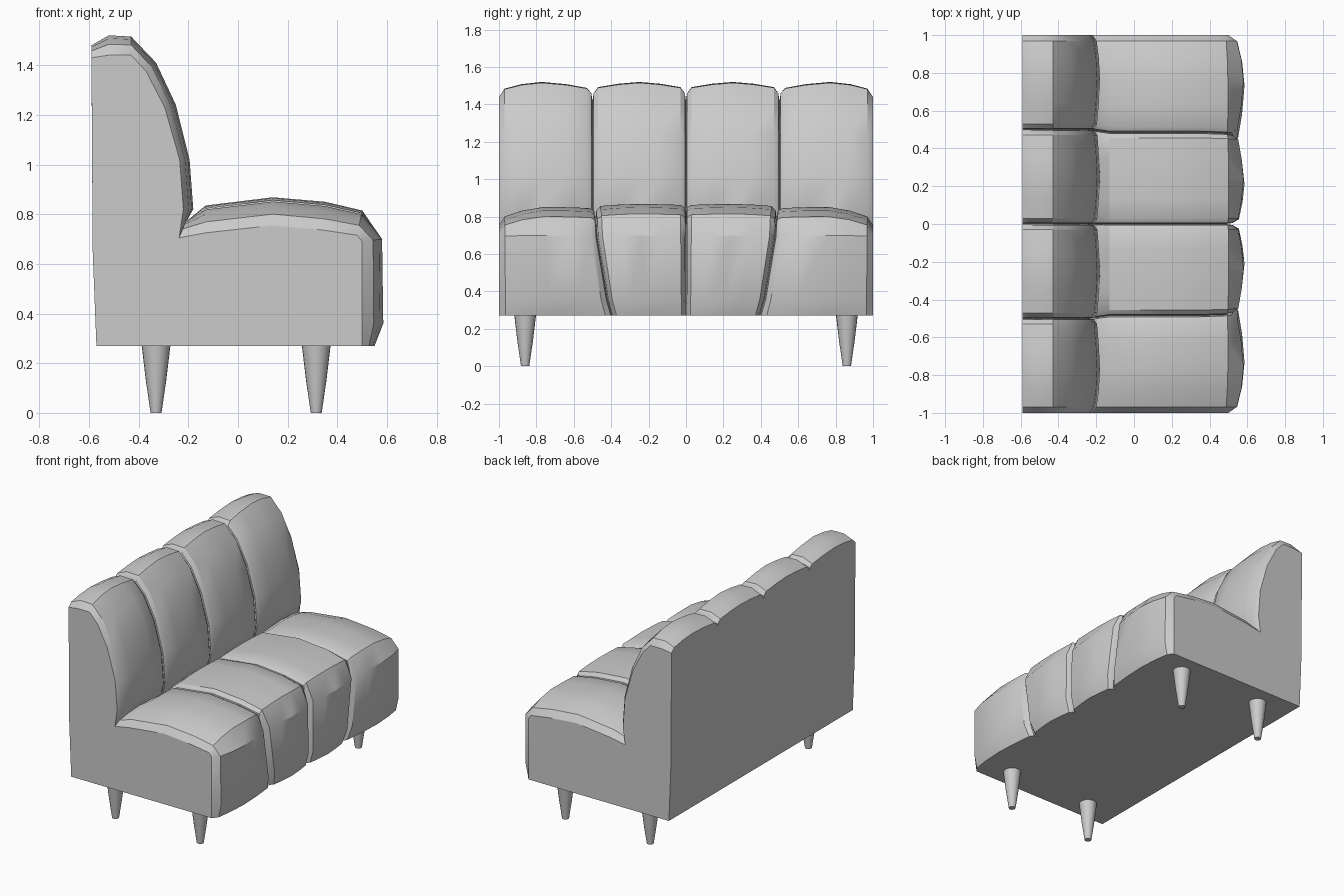
import bpy, bmesh, math

if "Cube" in bpy.data.objects:
    bpy.data.objects.remove(bpy.data.objects["Cube"])

# Side profile: (flat x, z), (puffed x, z), seam position, is seat surface
PROFILE = [
    ((-.57, .27), (-.57, .27), .50, 0),
    ((-.585, .65), (-.585, .65), .50, 0),
    ((-.59, 1.43), (-.59, 1.48), .50, 0),
    ((-.52, 1.44), (-.52, 1.52), .50, 0),
    ((-.43, 1.44), (-.43, 1.515), .50, 0),
    ((-.37, 1.375), (-.33, 1.41), .50, 0),
    ((-.295, 1.23), (-.25, 1.24), .50, 0),
    ((-.235, 1.02), (-.195, 1.02), .50, 0),
    ((-.22, .82), (-.18, .82), .50, 0),
    ((-.237, .705), (-.21, .77), .50, 0),
    ((-.13, .725), (-.13, .835), .485, 1),
    ((.14, .755), (.14, .868), .485, 1),
    ((.35, .735), (.35, .85), .485, 1),
    ((.48, .715), (.50, .815), .48, 1),
    ((.50, .69), (.58, .70), .475, 0),
    ((.50, .36), (.585, .36), .42, 0),
    ((.50, .27), (.55, .27), .395, 0),
]

# Stations across half the width: y, body puff, seat puff
HALF = [
    (1, 0, 0), (.97, .55, .4), (.88, .85, .68), (.77, 1, .85), (.64, .85, .84),
    (.53, .6, .8), (.506, .25, .68), (.5, -.3, .25), (.494, .25, .7),
    (.47, .65, .9), (.36, .88, .97), (.25, 1, 1), (.14, .88, .98),
    (.03, .65, .95), (.006, .25, .82), (0, -.3, .3),
]
STATIONS = HALF + [(-y, b, s) for y, b, s in reversed(HALF[:-1])]


def warp(y, seam):
    """Move the outer seams sideways while keeping the ends and middle fixed."""
    a = abs(y)
    a = a * seam / .5 if a <= .5 else 1 - (1 - a) * (1 - seam) / .5
    return math.copysign(a, y)


def finish(bm, name, angle):
    bmesh.ops.recalc_face_normals(bm, faces=bm.faces)
    me = bpy.data.meshes.new(name)
    bm.to_mesh(me)
    bm.free()
    ob = bpy.data.objects.new(name, me)
    bpy.context.collection.objects.link(ob)
    bpy.ops.object.select_all(action='DESELECT')
    ob.select_set(True)
    bpy.context.view_layer.objects.active = ob
    bpy.ops.object.shade_smooth_by_angle(angle=math.radians(angle))
    return ob


# Channelled upholstery: seat and backrest lofted across the width
bm = bmesh.new()
rings = []
for y, body, seat in STATIONS:
    ring = []
    for (x0, z0), (x1, z1), seam, is_seat in PROFILE:
        w = seat if is_seat else body
        ring.append(bm.verts.new((x0 + (x1 - x0) * w, warp(y, seam), z0 + (z1 - z0) * w)))
    rings.append(ring)
n = len(PROFILE)
for a, b in zip(rings, rings[1:]):
    for i in range(n):
        j = (i + 1) % n
        bm.faces.new((a[i], a[j], b[j], b[i]))
bm.faces.new(rings[0])
bm.faces.new(rings[-1])
finish(bm, "channelled_bench_body", 32)


# Tapered round legs
def leg(name, x, y):
    bm = bmesh.new()
    levels = [(0, .022), (.13, .041), (.28, .059)]
    sides = 20
    loops = [[bm.verts.new((x + r * math.cos(k * math.tau / sides),
                            y + r * math.sin(k * math.tau / sides), z))
              for k in range(sides)] for z, r in levels]
    for a, b in zip(loops, loops[1:]):
        for i in range(sides):
            j = (i + 1) % sides
            bm.faces.new((a[i], a[j], b[j], b[i]))
    bm.faces.new(loops[0])
    bm.faces.new(loops[-1])
    finish(bm, name, 40)


for depth, x in (("rear", -.33), ("front", .315)):
    for side, y in (("left", -.86), ("right", .86)):
        leg(f"{depth}_{side}_leg", x, y)
